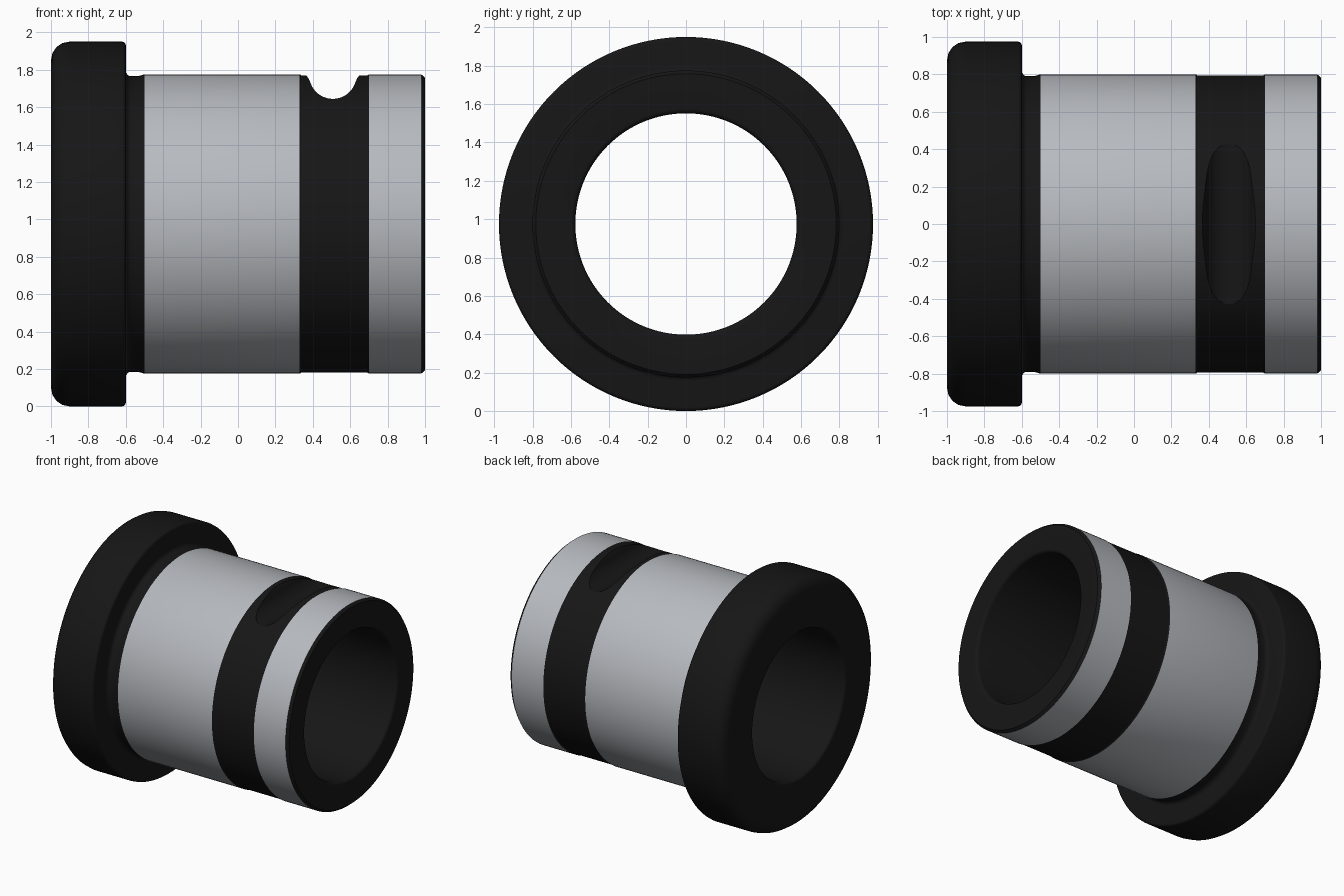
import bpy, bmesh
from math import sin, cos, pi, radians

if "Cube" in bpy.data.objects:
    bpy.data.objects.remove(bpy.data.objects["Cube"])

CZ, SEG = 0.975, 128


def material(name, rgb):
    m = bpy.data.materials.new(name)
    m.diffuse_color = (*rgb, 1)
    m.use_nodes = True
    m.node_tree.nodes["Principled BSDF"].inputs["Base Color"].default_value = m.diffuse_color
    return m


black = material("black_finish", (0.008, 0.008, 0.008))
steel = material("ground_steel", (0.47, 0.49, 0.52))


def make_object(name, bm, mats):
    bmesh.ops.recalc_face_normals(bm, faces=bm.faces)
    me = bpy.data.meshes.new(name)
    bm.to_mesh(me)
    bm.free()
    for m in mats:
        me.materials.append(m)
    ob = bpy.data.objects.new(name, me)
    bpy.context.collection.objects.link(ob)
    return ob


def arc(cx, cr, rad, a0, a1, n):
    return [(cx + rad * cos(radians(a0 + (a1 - a0) * i / n)),
             cr + rad * sin(radians(a0 + (a1 - a0) * i / n))) for i in range(n + 1)]


# Closed lathe profile as (x, radius): flange, neck, sleeve, oil band, tip, bore
profile = arc(-0.9, 0.875, 0.1, 180, 90, 4)
profile += arc(-0.62, 0.955, 0.02, 90, 0, 4)
profile += arc(-0.57, 0.82, 0.03, 180, 270, 5)
profile += [(-0.535, 0.79), (-0.5, 0.8), (0.33, 0.8), (0.338, 0.795),
            (0.692, 0.795), (0.7, 0.8), (0.98, 0.8), (1.0, 0.783)]
profile += arc(0.975, 0.602, 0.025, 0, -90, 4)
profile += arc(-0.975, 0.602, 0.025, 270, 180, 4)

# Bushing body, lathed round the x axis
bm = bmesh.new()
rings = [[bm.verts.new((x, r * sin(2 * pi * k / SEG), CZ + r * cos(2 * pi * k / SEG)))
          for k in range(SEG)] for x, r in profile]
for i, ring in enumerate(rings):
    j = (i + 1) % len(rings)
    (xa, ra), (xb, rb) = profile[i], profile[j]
    ground = ra == rb == 0.8
    for k in range(SEG):
        n = (k + 1) % SEG
        f = bm.faces.new((ring[k], ring[n], rings[j][n], rings[j][k]))
        f.material_index = 1 if ground else 0
body = make_object("flanged_bushing", bm, [black, steel])

# Oil notch cutter: round-bottomed channel with flared lips, running along y
half = [(0.155, 0.1), (0.155, 0.008), (0.142, 0.0), (0.13, -0.016), (0.122, -0.034)]
outline = half + [(0.126 * cos(a), -0.126 * sin(a))
                  for a in [radians(22 + 136 * i / 20) for i in range(21)]]
outline += [(-x, z) for x, z in reversed(half)]
bm = bmesh.new()
ends = [[bm.verts.new((0.507 + x, y, 1.77 + z)) for x, z in outline] for y in (-0.7, 0.7)]
for e in ends:
    bm.faces.new(e)
for i in range(len(outline)):
    j = (i + 1) % len(outline)
    bm.faces.new((ends[0][i], ends[0][j], ends[1][j], ends[1][i]))
cutter = make_object("notch_cutter", bm, [black])
cutter.hide_render = True

# Cut the notch, then smooth with crisp edges
mod = body.modifiers.new("oil_notch", "BOOLEAN")
mod.operation, mod.object, mod.solver = "DIFFERENCE", cutter, "EXACT"
bpy.context.view_layer.objects.active = body
body.select_set(True)
bpy.ops.object.modifier_apply(modifier=mod.name)
bpy.data.objects.remove(cutter)
bpy.ops.object.shade_smooth_by_angle(angle=radians(30))
